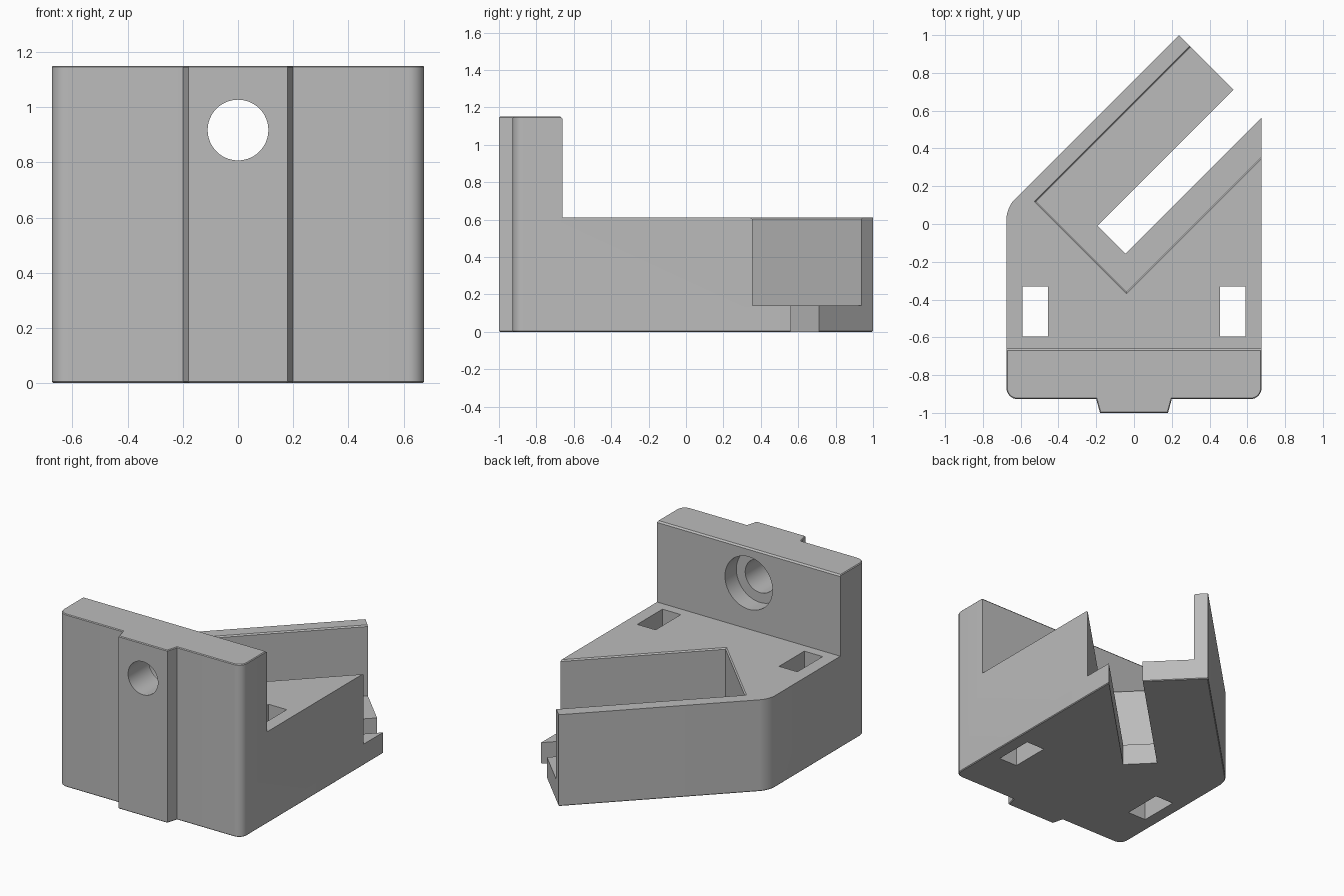
import bpy, bmesh, math
from mathutils import Vector

old = bpy.data.objects.get("Cube")
if old:
    bpy.data.objects.remove(old, do_unlink=True)

WIDTH = 0.675      # half width
TOP, DECK, FLOOR = 1.15, 0.61, 0.14
FRONT, BACK = -0.927, -0.66   # faces of the upright plate

grey = bpy.data.materials.new("plain grey")
grey.use_nodes = True
colour = (0.5, 0.5, 0.5, 1)
grey.diffuse_color = colour
grey.node_tree.nodes["Principled BSDF"].inputs["Base Color"].default_value = colour


def loft(name, ring_a, ring_b, finish=None):
    """Closed solid between two matching rings of points."""
    bm = bmesh.new()
    a = [bm.verts.new(p) for p in ring_a]
    b = [bm.verts.new(p) for p in ring_b]
    bm.faces.new(a)
    bm.faces.new(b)
    for i in range(len(a)):
        j = (i + 1) % len(a)
        bm.faces.new((a[i], a[j], b[j], b[i]))
    bmesh.ops.recalc_face_normals(bm, faces=bm.faces)
    if finish:
        finish(bm)
    mesh = bpy.data.meshes.new(name)
    bm.to_mesh(mesh)
    bm.free()
    mesh.materials.append(grey)
    obj = bpy.data.objects.new(name, mesh)
    bpy.context.collection.objects.link(obj)
    return obj


def level(points, z):
    return [(x, y, z) for x, y in points]


def rect(x0, x1, y0, y1):
    return [(x0, y0), (x1, y0), (x1, y1), (x0, y1)]


def diagonal_rect(u0, v0, v1):
    """Rectangle along the 45 degree channel, open past the far end."""
    s = math.sqrt(0.5)
    return [((u - v) * s, (u + v) * s) for u, v in rect(u0, 2, v0, v1)]


def circle(radius, y, z, count=64):
    return [(radius * math.cos(2 * math.pi * i / count), y,
             z + radius * math.sin(2 * math.pi * i / count)) for i in range(count)]


def soften(bm):
    # Round three upright corners, then lightly chamfer the top and bottom rims
    corners = [Vector((-WIDTH, FRONT)), Vector((WIDTH, FRONT)), Vector((-WIDTH, 0.087))]
    upright = [e for e in bm.edges
               if all(min((v.co.xy - c).length for c in corners) < 0.01 for v in e.verts)
               and abs(e.verts[0].co.z - e.verts[1].co.z) > 1]
    bmesh.ops.bevel(bm, geom=upright, offset=0.058, offset_type='OFFSET',
                    segments=8, profile=0.5, affect='EDGES')
    rims = [e for e in bm.edges if abs(e.verts[0].co.z - e.verts[1].co.z) < 0.01]
    bmesh.ops.bevel(bm, geom=rims, offset=0.005, offset_type='OFFSET',
                    segments=1, affect='EDGES')


# Body outline with the locating rail on the front
outline = [(-0.2, FRONT), (-0.18, -1), (0.18, -1), (0.2, FRONT),
           (WIDTH, FRONT), (WIDTH, 0.563), (0.238, 1), (-WIDTH, 0.087), (-WIDTH, FRONT)]
body = loft("bracket_body", level(outline, 0), level(outline, TOP), soften)

# Space above the deck, leaving the upright plate with a chamfered rear rim
step = [(BACK, DECK), (2, DECK), (2, 2), (BACK - 0.01, 2), (BACK - 0.01, TOP), (BACK, TOP - 0.01)]
cutters = [loft("deck_cutter", [(-1, y, z) for y, z in step], [(1, y, z) for y, z in step])]

# Diagonal channel, its chamfered rim, and the narrow slot through its floor
channel = (-0.282, -0.225, 0.45)
chamfer = 0.02
wide = (channel[0] - chamfer, channel[1] - chamfer, channel[2] + chamfer)
cutters.append(loft("channel_cutter", level(diagonal_rect(*channel), FLOOR),
                    level(diagonal_rect(*channel), 1)))
cutters.append(loft("channel_rim_cutter", level(diagonal_rect(*channel), DECK - 0.008),
                    level(diagonal_rect(*wide), DECK - 0.008 + chamfer)))
slot = diagonal_rect(-0.144, -0.08, 0.131)
cutters.append(loft("slot_cutter", level(slot, -1), level(slot, 0.3)))

# Rectangular strap holes on both sides
for side in (-1, 1):
    hole = rect(side * 0.455, side * 0.59, -0.595, -0.33)
    cutters.append(loft("strap_hole_cutter", level(hole, -1), level(hole, 1)))

# Screw hole with a counterbore from the rear
for radius, start in ((0.11, -1.2), (0.175, BACK - 0.12)):
    cutters.append(loft("screw_hole_cutter", circle(radius, start, 0.917),
                        circle(radius, -0.4, 0.917)))

bpy.ops.object.select_all(action='DESELECT')
bpy.context.view_layer.objects.active = body
body.select_set(True)
for cutter in cutters:
    cutter.hide_render = True
    cut = body.modifiers.new("cut", 'BOOLEAN')
    cut.operation, cut.solver, cut.object = 'DIFFERENCE', 'EXACT', cutter
    bpy.ops.object.modifier_apply(modifier=cut.name)
    bpy.data.objects.remove(cutter, do_unlink=True)
bpy.ops.object.shade_smooth_by_angle(angle=math.radians(25))
